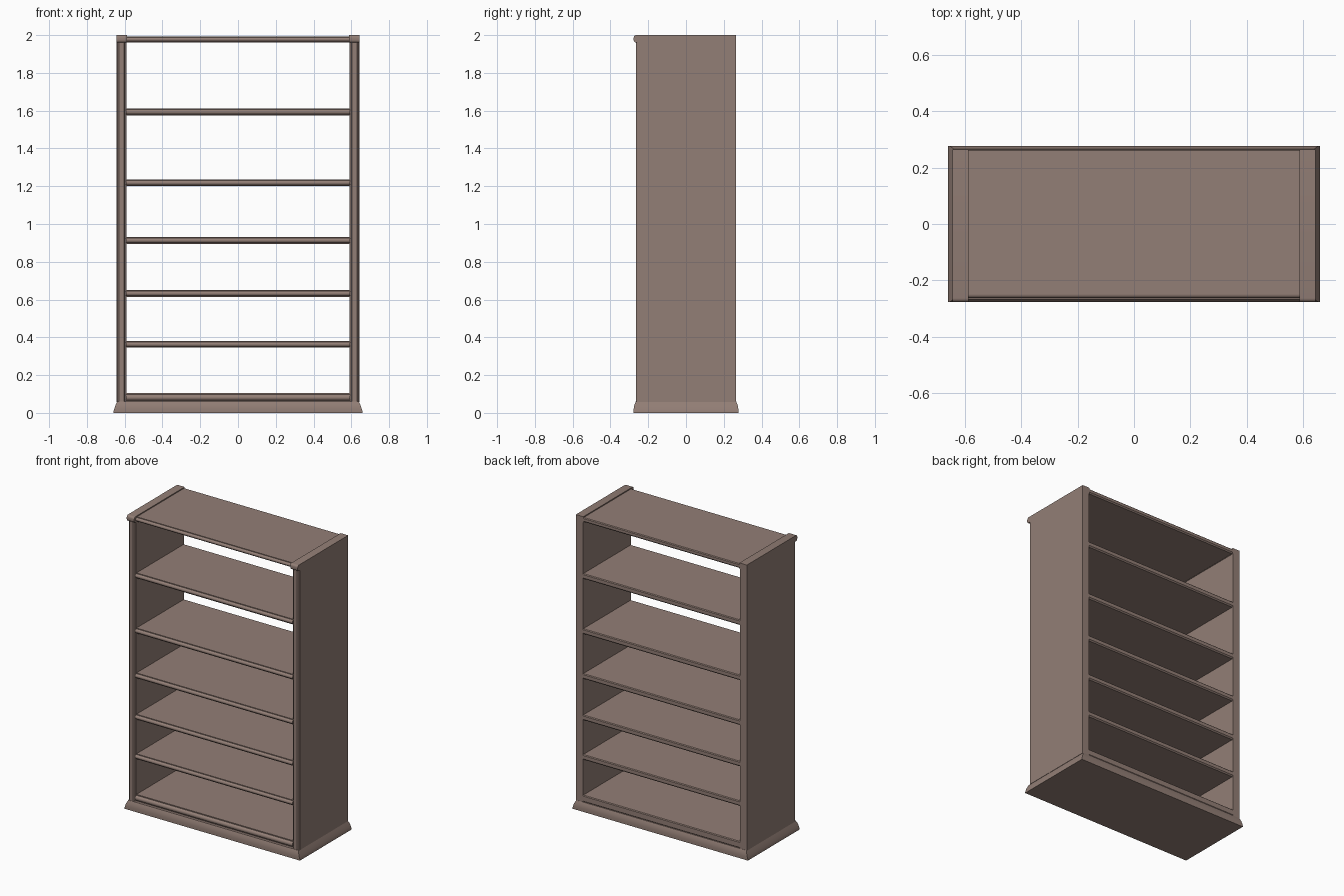
import bpy, bmesh, math

if "Cube" in bpy.data.objects:
    bpy.data.objects.remove(bpy.data.objects["Cube"])

wood = bpy.data.materials.new("taupe wood")
wood.diffuse_color = (0.29, 0.21, 0.18, 1)
wood.use_nodes = True
wood.node_tree.nodes["Principled BSDF"].inputs["Base Color"].default_value = wood.diffuse_color


def finish(name, bm):
    bmesh.ops.recalc_face_normals(bm, faces=bm.faces)
    me = bpy.data.meshes.new(name)
    bm.to_mesh(me)
    bm.free()
    me.materials.append(wood)
    ob = bpy.data.objects.new(name, me)
    bpy.context.collection.objects.link(ob)
    bpy.context.view_layer.objects.active = ob
    ob.select_set(True)
    bpy.ops.object.shade_smooth_by_angle(angle=math.radians(40))
    ob.select_set(False)
    return ob


def loft(name, rings):
    """Skin equal-length rings of points and cap both ends."""
    bm = bmesh.new()
    rows = [[bm.verts.new(p) for p in ring] for ring in rings]
    n = len(rows[0])
    for a, b in zip(rows, rows[1:]):
        for i in range(n):
            j = (i + 1) % n
            bm.faces.new((a[i], a[j], b[j], b[i]))
    bm.faces.new(rows[0])
    bm.faces.new(rows[-1])
    return finish(name, bm)


def arc(cx, cy, r, start, end, n=6):
    return [(cx + r * math.cos(math.radians(start + (end - start) * i / n)),
             cy + r * math.sin(math.radians(start + (end - start) * i / n)))
            for i in range(n + 1)]


def shelf(name, z0, z1, front=-0.262, back=0.265):
    """Board with a rounded, stepped front nosing and an eased back edge."""
    t = z1 - z0
    r = t * 0.36
    prof = [(front + 0.014, z0), (back - 0.008, z0), (back, z0 + 0.008),
            (back, z1 - 0.005), (back - 0.005, z1),
            (front + 0.014, z1), (front + 0.014, z1 - t * 0.14)]
    prof += arc(front + r, z0 + t / 2, r, 90, 270)
    prof += [(front + 0.014, z0 + t * 0.14)]
    return loft(name, [[(x, y, z) for y, z in prof] for x in (-0.592, 0.592)])


# Shelves, closer together towards the bottom
for i, (z0, z1) in enumerate([(0.058, 0.105), (0.345, 0.381), (0.614, 0.65),
                              (0.895, 0.931), (1.2, 1.236), (1.575, 1.611)]):
    shelf(f"shelf_{i + 1}", z0, z1)
shelf("top_shelf", 1.962, 1.993)

# Flared plinth
steps = [(0.66, 0.277, 0), (0.66, 0.277, 0.006), (0.655, 0.277, 0.022),
         (0.649, 0.274, 0.04), (0.642, 0.268, 0.054), (0.64, 0.266, 0.06)]
loft("plinth", [[(-x, -y, z), (x, -y, z), (x, y, z), (-x, y, z)]
                for x, y, z in steps])

for s, side in ((-1, "left"), (1, "right")):
    # Side panel with a moulded front edge
    prof = [(0.59, 0.265), (0.59, -0.252), (0.597, -0.252)]
    prof += [(0.599, -0.259), (0.604, -0.264), (0.63, -0.264), (0.635, -0.259)]
    prof += [(0.637, -0.252), (0.643, -0.252), (0.643, 0.265)]
    loft(side + "_panel", [[(s * x, y, z) for x, y in prof]
                           for z in (0.058, 1.962)])
    # End cap with a rounded nose overhanging the front
    prof = [(0.265, 1.96), (0.265, 2.0)]
    prof += arc(-0.263, 1.986, 0.014, 90, 180, 4)
    prof += arc(-0.263, 1.974, 0.014, 180, 270, 4)
    loft(side + "_cap", [[(s * x, y - (0 if y > 0 else d), z)
                          for y, z in prof]
                         for x, d in ((0.587, 0), (0.643, 0))])
